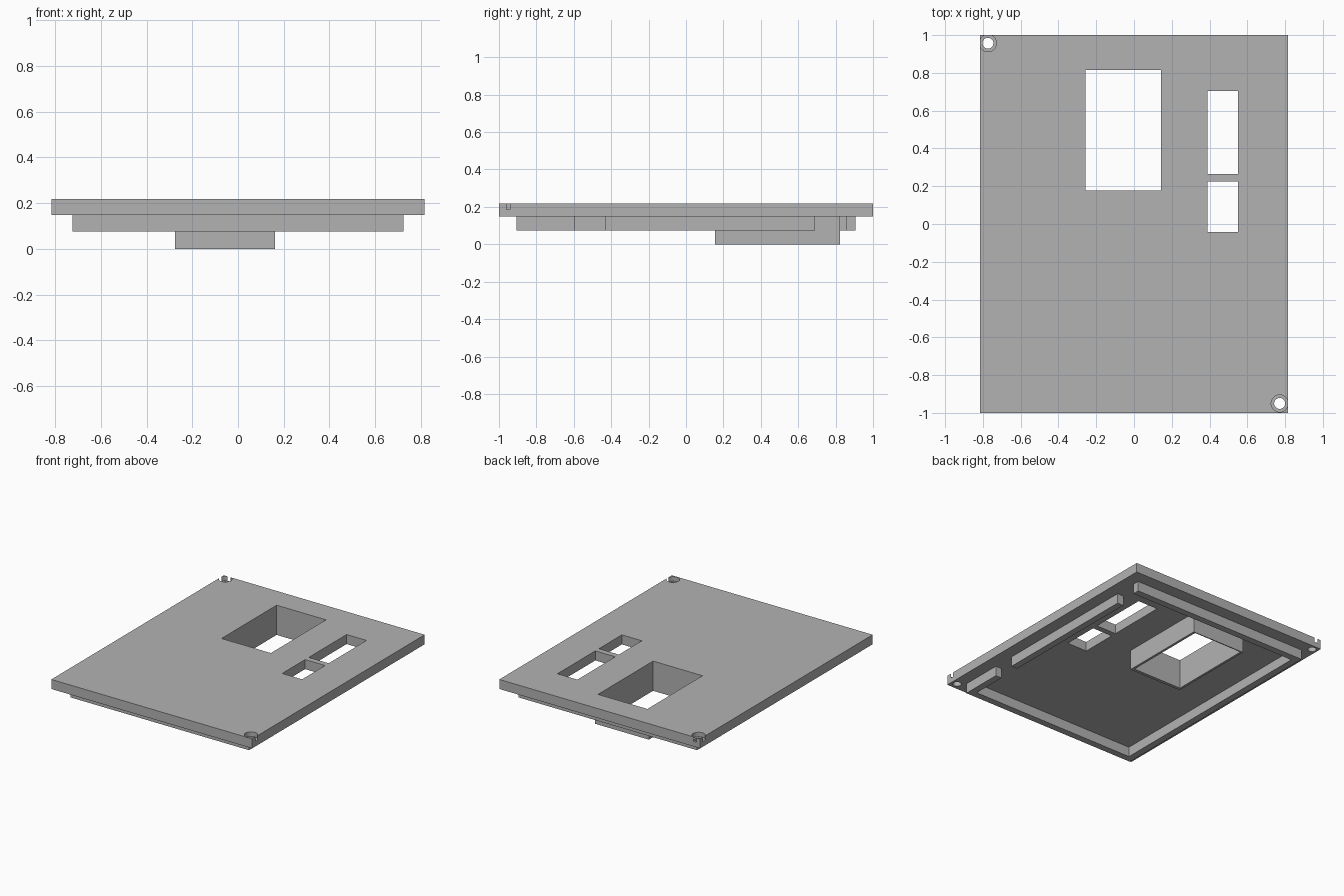
import bpy

default = bpy.data.objects.get("Cube")
if default:
    bpy.data.objects.remove(default, do_unlink=True)

grey = bpy.data.materials.new("plain_grey")
grey.use_nodes = True
GREY = (0.45, 0.45, 0.45, 1)
grey.diffuse_color = GREY
grey.node_tree.nodes["Principled BSDF"].inputs["Base Color"].default_value = GREY

# Heights of the stacked levels
RIB_Z, PLATE_Z, TOP_Z = 0.075, 0.148, 0.218


def box(name, x0, x1, y0, y1, z0, z1):
    bpy.ops.mesh.primitive_cube_add(
        size=1, location=((x0 + x1) / 2, (y0 + y1) / 2, (z0 + z1) / 2))
    ob = bpy.context.object
    ob.name = name
    ob.scale = (x1 - x0, y1 - y0, z1 - z0)
    bpy.ops.object.transform_apply(location=False, rotation=False, scale=True)
    ob.data.materials.append(grey)
    return ob


def cylinder(name, x, y, r, z0, z1):
    bpy.ops.mesh.primitive_cylinder_add(
        vertices=32, radius=r, depth=z1 - z0, location=(x, y, (z0 + z1) / 2))
    ob = bpy.context.object
    ob.name = name
    ob.data.materials.append(grey)
    return ob


def cut(target, cutters):
    for cutter in cutters:
        mod = target.modifiers.new("cut", "BOOLEAN")
        mod.operation = "DIFFERENCE"
        mod.solver = "EXACT"
        mod.object = cutter
        cutter.hide_render = True
        cutter.hide_set(True)
        cutter.display_type = "WIRE"


# Cover plate and the hollow frame under its large window
plate = box("cover_plate", -0.815, 0.815, -1, 1, PLATE_Z, TOP_Z)
frame = box("window_frame", -0.275, 0.161, 0.154, 0.823, 0, PLATE_Z)

# Openings
window = box("window_cutter", -0.258, 0.143, 0.177, 0.816, -0.1, 0.4)
slots = [box("long_slot_cutter", 0.388, 0.55, 0.266, 0.705, 0.1, 0.4),
         box("short_slot_cutter", 0.388, 0.55, -0.042, 0.224, 0.1, 0.4)]

# Stepped screw holes in two opposite corners
holes = []
for x, y in ((-0.773, 0.957), (0.771, -0.95)):
    holes.append(cylinder("screw_hole_cutter", x, y, 0.029, 0.1, 0.4))
    holes.append(cylinder("screw_head_cutter", x, y, 0.045, 0.185, 0.4))

cut(plate, [window] + slots + holes)
cut(frame, [window])

# Locating ribs under the plate, with gaps on the left side
X, Y, T = 0.724, 0.907, 0.05
for name, x0, x1, y0, y1 in (
        ("back_rib", -X, X, Y - T, Y),
        ("front_rib", -X, X, -Y, T - Y),
        ("right_rib", -X, T - X, T - Y, Y - T),
        ("left_rib_long", X - T, X, -0.43, 0.69),
        ("left_rib_short", X - T, X, T - Y, -0.595)):
    box(name, x0, x1, y0, y1, RIB_Z, PLATE_Z)
